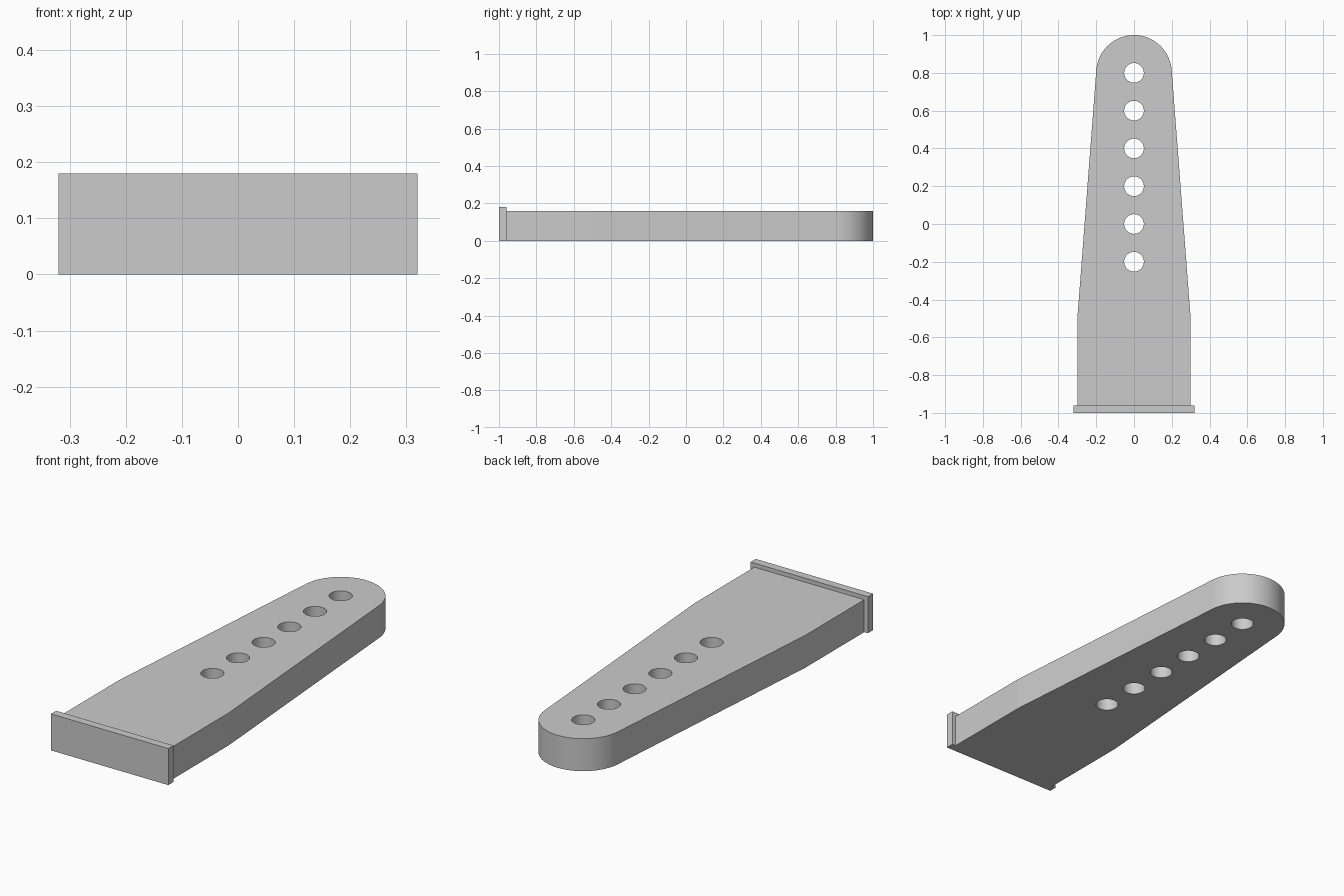
import bpy, bmesh
from math import asin, hypot, atan2, pi, cos, sin, radians

cube = bpy.data.objects.get("Cube")
if cube:
    bpy.data.objects.remove(cube, do_unlink=True)

grey = bpy.data.materials.new("plain grey")
grey.use_nodes = True
colour = (0.6, 0.6, 0.6, 1)
grey.diffuse_color = colour
grey.node_tree.nodes["Principled BSDF"].inputs["Base Color"].default_value = colour


def prism(name, outline, z0, z1):
    """Extrude a flat outline from z0 up to z1."""
    bm = bmesh.new()
    face = bm.faces.new([bm.verts.new((x, y, z0)) for x, y in outline])
    top = bmesh.ops.extrude_face_region(bm, geom=[face])["geom"]
    bmesh.ops.translate(bm, vec=(0, 0, z1 - z0),
                        verts=[g for g in top if isinstance(g, bmesh.types.BMVert)])
    bmesh.ops.recalc_face_normals(bm, faces=bm.faces)
    mesh = bpy.data.meshes.new(name)
    bm.to_mesh(mesh)
    bm.free()
    mesh.materials.append(grey)
    obj = bpy.data.objects.new(name, mesh)
    bpy.context.collection.objects.link(obj)
    return obj


def arc(cx, cy, r, start, end, steps):
    angles = [start + (end - start) * i / steps for i in range(steps + 1)]
    return [(cx + r * cos(a), cy + r * sin(a)) for a in angles]


HALF, SHOULDER, TIP_Y, TIP_R, THICK = 0.3, -0.5, 0.8, 0.2, 0.16

# Tapered arm: straight root, sides tangent to the round tip
dx, dy = HALF, SHOULDER - TIP_Y
tangent = atan2(dy, dx) + pi / 2 - asin(TIP_R / hypot(dx, dy))
tip = arc(0, TIP_Y, TIP_R, tangent, pi - tangent, 48)
arm = prism("tapered_arm", [(-HALF, -0.965), (HALF, -0.965), (HALF, SHOULDER)]
            + tip + [(-HALF, SHOULDER)], 0, THICK)

# Row of through holes
bpy.context.view_layer.objects.active = arm
for i in range(6):
    circle = arc(0, TIP_Y - 0.2 * i, 0.052, 0, 2 * pi, 48)[:-1]
    cutter = prism("hole_cutter", circle, -0.1, THICK + 0.1)
    cutter.hide_render = True
    cut = arm.modifiers.new("hole", 'BOOLEAN')
    cut.operation, cut.solver, cut.object = 'DIFFERENCE', 'EXACT', cutter
    bpy.ops.object.modifier_apply(modifier=cut.name)
    bpy.data.objects.remove(cutter, do_unlink=True)

# Smooth tip and holes, crisp rims and shoulder corners
bpy.ops.object.select_all(action='DESELECT')
arm.select_set(True)
bpy.ops.object.shade_smooth_by_angle(angle=radians(30))
for edge in arm.data.edges:
    if all(abs(arm.data.vertices[v].co.y - SHOULDER) < 0.001 for v in edge.vertices):
        edge.use_edge_sharp = True

# End plate, slightly wider and taller than the arm
prism("end_plate", [(-0.32, -1), (0.32, -1), (0.32, -0.96), (-0.32, -0.96)], 0, 0.18)
